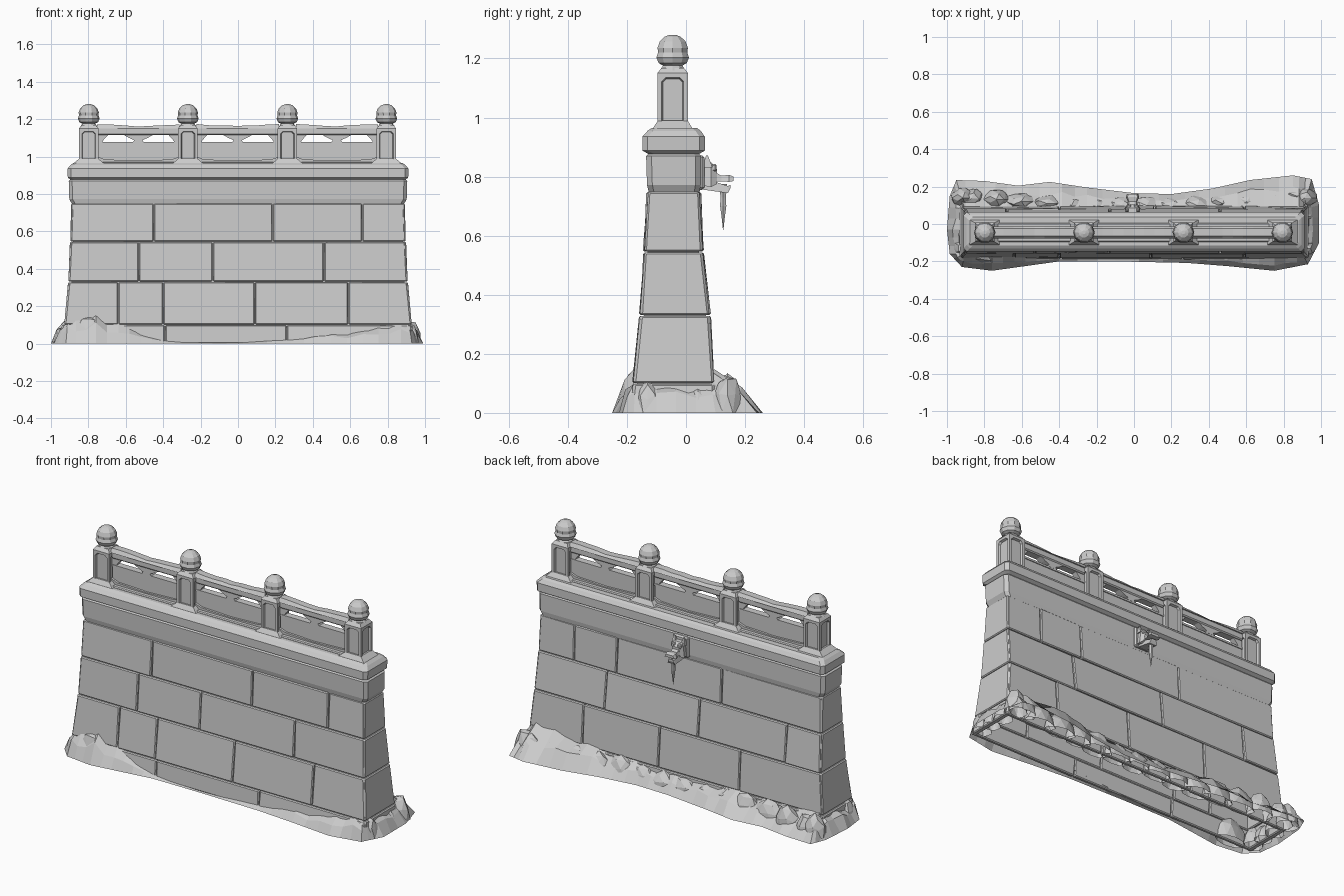
import bpy, bmesh, math, random
from mathutils import Vector

random.seed(4)
if "Cube" in bpy.data.objects:
    bpy.data.objects.remove(bpy.data.objects["Cube"])

# The single stone colour
stone = bpy.data.materials.new("pale_grey_stone")
stone.use_nodes = True
GREY = (0.6, 0.6, 0.6, 1)
stone.diffuse_color = GREY
stone.node_tree.nodes["Principled BSDF"].inputs["Base Color"].default_value = GREY


def finish(name, bm, bevel=0):
    bmesh.ops.recalc_face_normals(bm, faces=bm.faces)
    mesh = bpy.data.meshes.new(name)
    bm.to_mesh(mesh)
    bm.free()
    mesh.materials.append(stone)
    ob = bpy.data.objects.new(name, mesh)
    bpy.context.collection.objects.link(ob)
    if bevel:
        mod = ob.modifiers.new("worn_edges", 'BEVEL')
        mod.width, mod.segments = bevel, 1
    return ob


def loft_mesh(rings, start=True, end=True):
    """Skin equal-length rings of points, with optional end caps."""
    bm = bmesh.new()
    rows = [[bm.verts.new(p) for p in ring] for ring in rings]
    n = len(rows[0])
    for a, b in zip(rows, rows[1:]):
        for i in range(n):
            j = (i + 1) % n
            bm.faces.new((a[i], a[j], b[j], b[i]))
    if start:
        bm.faces.new(rows[0])
    if end:
        bm.faces.new(rows[-1])
    return bm


def rect(z, x0, x1, y0, y1, c=0):
    if not c:
        return [(x0, y0, z), (x1, y0, z), (x1, y1, z), (x0, y1, z)]
    return [(x0 + c, y0, z), (x1 - c, y0, z), (x1, y0 + c, z), (x1, y1 - c, z),
            (x1 - c, y1, z), (x0 + c, y1, z), (x0, y1 - c, z), (x0, y0 + c, z)]


def box(name, x0, x1, y0, y1, z0, z1, bevel=0):
    return finish(name, loft_mesh([rect(z0, x0, x1, y0, y1), rect(z1, x0, x1, y0, y1)]), bevel)


def prism(name, outline, y0, y1):
    return finish(name, loft_mesh([[(x, y, z) for x, z in outline] for y in (y0, y1)]))


def lathe(name, profile, x, y, sides):
    rings = [[(x + r * math.cos(t), y + r * math.sin(t), z)
              for t in (math.tau * k / sides for k in range(sides))] for r, z in profile]
    return finish(name, loft_mesh(rings))


# Wall taper: height, half length, front y, back y
LEVELS = [(0, .94, -.188, .1), (.1, .925, -.178, .095), (.33, .903, -.155, .08),
          (.545, .893, -.142, .056), (.75, .886, -.13, .047)]
G = .012
finish("wall_core", loft_mesh([rect(z, -h + G, h - G, f + G, b - G)
                               for z, h, f, b in LEVELS], start=False))

# Facing stones: joints of each course, bottom to top
FRONT = [(-.39, .26), (-.64, -.4, .09, .59), (-.53, -.135, .46), (-.45, .185, .665)]
BACK = [(-.3, .3), (-.4, .11, .59), (-.68, -.13, .46), (-.26, .4, .67)]


def slab(name, outer, inward):
    """Shallow stone whose outer quad is pushed inward to get its back."""
    outer = [Vector(p) for p in outer]
    return finish(name, loft_mesh([outer, [p + Vector(inward) for p in outer]]), .005)


for row, (low, high) in enumerate(zip(LEVELS, LEVELS[1:])):
    z0, h0, f0, b0 = low
    z1, h1, f1, b1 = high
    z0, z1 = (z0 + .002 if row else z0), z1 - .002
    for side, joints, s0, s1 in (("front", FRONT[row], f0, f1), ("back", BACK[row], b0, b1)):
        sign = -1 if side == "front" else 1
        cuts = [None, *joints, None]
        for k in range(len(cuts) - 1):
            l, r = cuts[k], cuts[k + 1]
            l0, l1 = (-h0, -h1) if l is None else (l + .002, l + .002)
            r0, r1 = (h0, h1) if r is None else (r - .002, r - .002)
            j = [sign * random.uniform(-.002, .005) for _ in range(4)]
            slab(side + "_stone", [(l0, s0 + j[0], z0), (r0, s0 + j[1], z0),
                                   (r1, s1 + j[2], z1), (l1, s1 + j[3], z1)], (0, -sign * .022, 0))
    for s in (-1, 1):
        slab("end_stone", [(s * (h0 + .004), f0 + .003, z0), (s * (h0 + .004), b0 - .003, z0),
                           (s * (h1 + .006), b1 - .003, z1), (s * (h1 + .006), f1 + .003, z1)],
             (-s * .03, 0, 0))

# Cornice bands and sloping coping
CORNICE = [(.742, .885, -.125, .045), (.772, .902, -.132, .05), (.87, .905, -.135, .05),
           (.877, .896, -.128, .045), (.888, .91, -.148, .064), (.935, .912, -.148, .064),
           (.955, .895, -.13, .05), (.965, .88, -.115, .037)]
finish("cornice", loft_mesh([rect(z, -h, h, f, b, .018) for z, h, f, b in CORNICE]))

# Balustrade posts with sunk panels, flared feet and domed finials
POSTS = [-.798, -.268, .264, .793]
YC, HW = -.045, .052
FINIAL = [(.046, 1.16), (.034, 1.176), (.05, 1.184), (.058, 1.203), (.052, 1.22),
          (.054, 1.236), (.046, 1.257), (.028, 1.274), (.01, 1.28)]


def post(x):
    sections = [(.955, HW), (1.15, HW), (1.168, HW - .014)]
    bm = loft_mesh([rect(z, x - w, x + w, YC - w, YC + w) for z, w in sections])
    bmesh.ops.recalc_face_normals(bm, faces=bm.faces)
    bm.normal_update()
    sides = [f for f in bm.faces if abs(f.normal.z) < .1]
    spots = [(f.calc_center_median(), f.normal.copy()) for f in sides]
    bmesh.ops.inset_individual(bm, faces=sides, thickness=.021)
    corners = list({v for f in sides for v in f.verts})
    bmesh.ops.bevel(bm, geom=corners, offset=.013, segments=1, affect='VERTICES')
    bm.normal_update()
    panels = [min((f for f in bm.faces if f.normal.dot(n) > .9),
                  key=lambda f: (f.calc_center_median() - c).length) for c, n in spots]
    bmesh.ops.inset_individual(bm, faces=panels, thickness=.005, depth=-.012)
    finish("post", bm)


for x in POSTS:
    post(x)
    foot = [(.95, .085, .07), (.965, .08, .066), (.99, .05, .05)]
    finish("post_foot", loft_mesh([rect(z, x - a, x + a, YC - b, YC + b) for z, a, b in foot]))
    lathe("finial", FINIAL, x, YC, 10)

# Panels, rails and small supports between posts
box("balustrade_curb", -.85, .85, YC - .05, YC + .05, .95, .972, .005)
for a, b in zip(POSTS, POSTS[1:]):
    a, b = a + .045, b - .045
    m = (a + b) / 2
    box("panel", a, b, YC - .014, YC + .014, .95, 1.073)
    prism("panel_base", [(a, .955), (b, .955), (b, 1), (b - .04, .985), (m, .978), (a + .04, .985), (a, 1)],
          YC - .026, YC + .026)
    box("hand_rail", a, b, YC - .026, YC + .026, 1.115, 1.155, .006)
    box("panel_rail", a, b, YC - .019, YC + .019, 1.066, 1.077)
    prism("rail_support", [(m - .03, 1.075), (m + .03, 1.075), (m + .022, 1.088), (m + .05, 1.1),
                           (m + .08, 1.117), (m - .08, 1.117), (m - .05, 1.1), (m - .022, 1.088)],
          YC - .02, YC + .02)
    for e, s in ((a, 1), (b, -1)):
        prism("rail_bracket", [(e, 1.074), (e + s * .025, 1.074), (e + s * .035, 1.09),
                               (e + s * .06, 1.117), (e, 1.117)], YC - .016, YC + .016)
    cap = []
    for k in range(9):
        t = k / 8
        x, top = a + (b - a) * t, 1.162 + .01 * abs(2 * t - 1) + random.uniform(-.002, .003)
        cap.append([(x, YC - .032, 1.15), (x, YC - .02, top), (x, YC + .02, top), (x, YC + .032, 1.15)])
    finish("snow_on_rail", loft_mesh(cap))

# Beast-head water spout on the back, with an icicle
GX = -.008
box("spout_plate", GX - .05, GX + .05, .03, .062, .755, .872, .008)


def y_loft(name, sections):
    finish(name, loft_mesh([[(GX + x, y, z) for x, y, z in
                             ((-w, y, z0), (w, y, z0), (w * .75, y, z1), (-w * .75, y, z1))]
                            for y, w, z0, z1 in sections]))


y_loft("beast_head", [(.05, .038, .77, .85), (.085, .042, .765, .848), (.105, .028, .775, .825)])
y_loft("upper_snout", [(.08, .03, .782, .825), (.12, .025, .784, .803), (.145, .036, .782, .806), (.161, .03, .785, .8)])
y_loft("lower_jaw", [(.05, .03, .757, .785), (.1, .026, .75, .782), (.142, .024, .744, .768), (.15, .018, .76, .772)])
for s in (-1, 1):
    finish("ear", loft_mesh([rect(.83, GX + s * .028 - .012, GX + s * .028 + .012, .055, .09),
                             rect(.872, GX + s * .03 - .003, GX + s * .03 + .003, .068, .074)]))
    box("brow", GX + s * .02 - .012, GX + s * .02 + .012, .085, .104, .818, .843, .005)
lathe("icicle", [(.014, .775), (.011, .73), (.012, .7), (.006, .66), (.001, .62)], GX, .126, 6)

# Snow drift around the foot: outline x, y and height at the wall
DRIFT = [(-.95, .235, .12), (-.8, .23, .11), (-.62, .205, .1), (-.45, .225, .11), (-.25, .195, .09),
         (0, .165, .1), (.2, .16, .1), (.42, .19, .12), (.62, .235, .12), (.85, .26, .15),
         (.95, .24, .14), (.99, .1, .1), (.99, -.1, .1), (.93, -.215, .12), (.75, -.25, .09),
         (.5, -.225, .06), (.28, -.208, .03), (-.1, -.2, 0), (-.4, -.2, .02), (-.58, -.225, .09),
         (-.76, -.25, .15), (-.92, -.23, .13), (-.985, -.16, .1), (-1, -.03, .1), (-.985, .15, .1)]
outline = []
for p, q in zip(DRIFT, DRIFT[1:] + DRIFT[:1]):
    outline += [Vector(p).lerp(Vector(q), t) for t in (0, .33, .67)]
outer, middle, inner = [], [], []
for x, y, h in outline:
    wall = Vector((max(-.905, min(.905, x)), max(-.165, min(.08, y)), h))
    edge = Vector((x, y, 0))
    mid = edge.lerp(wall, random.uniform(.3, .5))
    mid.z = h * random.uniform(.4, .75)
    outer.append(edge)
    middle.append(mid)
    inner.append(wall + Vector((0, 0, h * random.uniform(-.15, .1))))
finish("snow_drift", loft_mesh([outer, middle, inner], start=False, end=False))


def lump(x, y, sx, sy, sz):
    bm = bmesh.new()
    bmesh.ops.create_icosphere(bm, subdivisions=2, radius=1)
    for v in bm.verts:
        k = random.uniform(.9, 1.06)
        v.co = Vector((x + v.co.x * sx * k, y + v.co.y * sy * k, max(0, v.co.z * sz * k)))
    under = [f for f in bm.faces if all(v.co.z < .0001 for v in f.verts)]
    bmesh.ops.delete(bm, geom=under, context='FACES')
    finish("snow_lump", bm)


# Rounded lumps along the back and around both ends
for k in range(14):
    x = -.87 + k * .134
    lump(x, .09 + .065 * x * x + random.uniform(-.005, .012), random.uniform(.07, .1),
         random.uniform(.045, .06), random.uniform(.085, .11) + .03 * abs(x))
for s in (-1, 1):
    for y, r, h in ((-.13, .055, .11), (-.05, .05, .085), (.04, .055, .09), (.14, .065, .13)):
        lump(s * .915, y, r, r * .9, h)
lump(-.79, -.17, .1, .05, .15)
